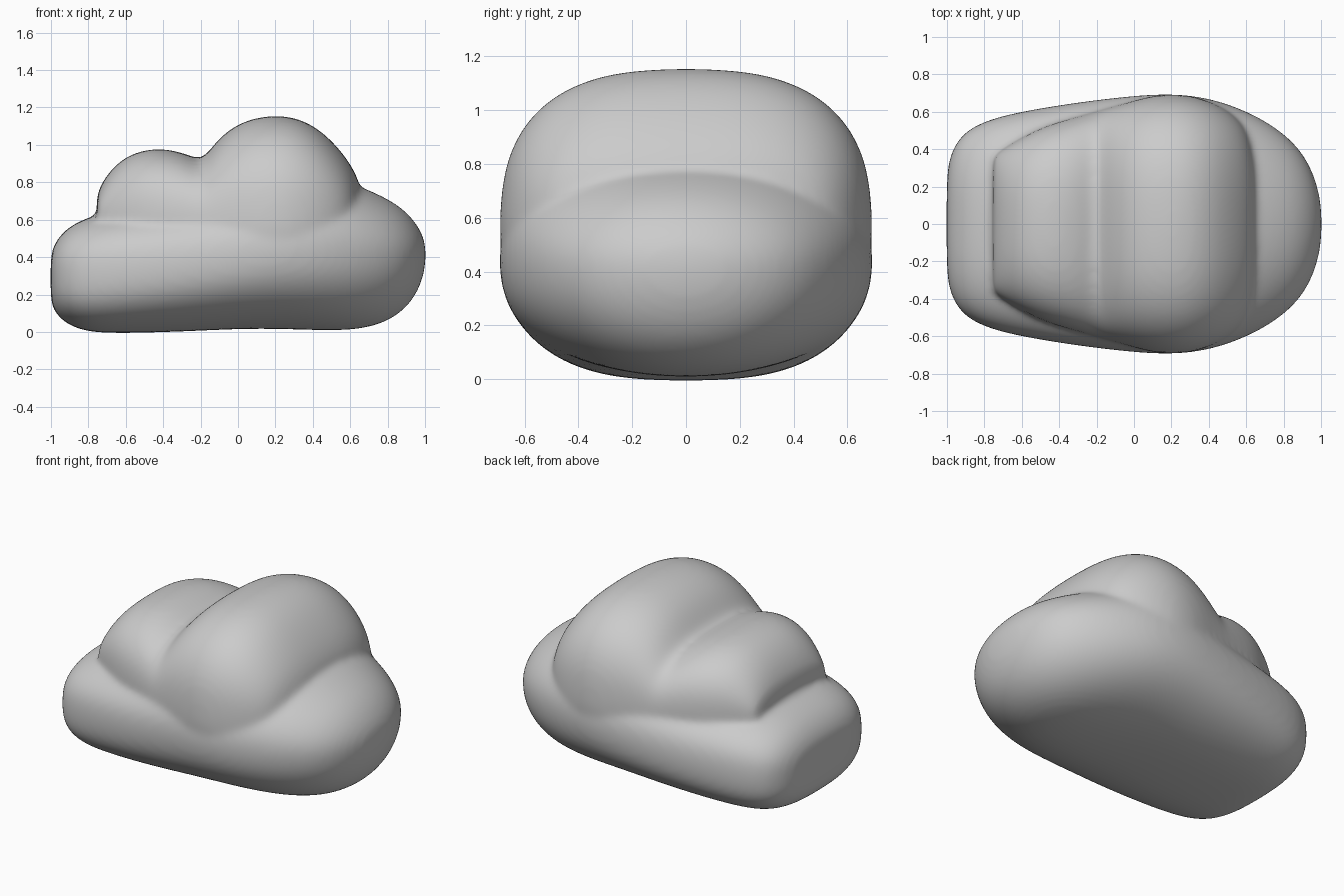
import bpy, bmesh
from math import sin, cos, pi, copysign

cube = bpy.data.objects.get("Cube")
if cube:
    bpy.data.objects.remove(cube, do_unlink=True)


def power(v, e):
    return copysign(abs(v) ** e, v)


def loft(name, rows, squareness, sides=32):
    """Skin rounded sections along x; each row is x, half width, low, widest and high z."""
    bm = bmesh.new()
    rings = []
    for x, half, low, mid, high in rows:
        e = 2 / squareness(x)
        ring = []
        for i in range(sides):
            a = 2 * pi * i / sides
            reach = high - mid if sin(a) > 0 else mid - low
            ring.append(bm.verts.new((x, half * power(cos(a), e),
                                      mid + reach * power(sin(a), e))))
        rings.append(ring)
    for a, b in zip(rings, rings[1:]):
        for i in range(sides):
            j = (i + 1) % sides
            bm.faces.new((a[i], a[j], b[j], b[i]))
    bm.faces.new(rings[0])
    bm.faces.new(rings[-1])
    bmesh.ops.recalc_face_normals(bm, faces=bm.faces)
    obj = link(name, bm)
    sub = obj.modifiers.new("Soften", 'SUBSURF')
    sub.levels = sub.render_levels = 2
    return obj


def link(name, bm):
    mesh = bpy.data.meshes.new(name)
    bm.to_mesh(mesh)
    bm.free()
    obj = bpy.data.objects.new(name, mesh)
    bpy.context.collection.objects.link(obj)
    return obj


# Long lower body, boxy on the right and rounder on the left
body = loft("lower_body", [
    (-1.003, .25, .17, .30, .40), (-.985, .37, .11, .30, .47), (-.925, .48, .045, .30, .55),
    (-.82, .545, 0, .31, .61), (-.65, .597, -.01, .33, .655), (-.3, .655, 0, .37, .70),
    (0, .69, .015, .42, .78), (.2, .702, .015, .45, .85), (.4, .68, .008, .45, .85),
    (.6, .61, .005, .44, .80), (.76, .52, .035, .43, .735), (.88, .415, .105, .42, .665),
    (.96, .28, .205, .42, .575), (1.005, .11, .34, .42, .48)],
    lambda x: 2.4 - .4 * x)

# Upper mass: small puff, valley, then large puff
puffs = loft("upper_puffs", [
    (-.757, .33, .50, .60, .71), (-.745, .37, .44, .60, .765), (-.69, .41, .38, .60, .86),
    (-.6, .465, .34, .60, .94), (-.5, .515, .31, .60, .975), (-.4, .55, .30, .59, .982),
    (-.29, .58, .28, .58, .96), (-.2, .605, .26, .57, .915), (-.15, .62, .25, .56, .975),
    (-.08, .64, .25, .55, 1.06), (.02, .67, .25, .55, 1.125), (.13, .694, .25, .55, 1.155),
    (.25, .698, .25, .55, 1.16), (.36, .675, .25, .55, 1.13), (.46, .635, .25, .55, 1.065),
    (.55, .575, .25, .55, .97), (.61, .50, .27, .54, .885), (.65, .38, .30, .53, .80),
    (.655, .27, .34, .52, .73)],
    lambda x: 2.65)

# Merge both volumes into one soft skin
bpy.context.view_layer.update()
graph = bpy.context.evaluated_depsgraph_get()
bm = bmesh.new()
for part in (body, puffs):
    bm.from_mesh(part.evaluated_get(graph).to_mesh())
for part in (body, puffs):
    bpy.data.objects.remove(part, do_unlink=True)
cloud = link("cloud", bm)
remesh = cloud.modifiers.new("Fuse", 'REMESH')
remesh.mode = 'VOXEL'
remesh.voxel_size = .018
remesh.use_smooth_shade = True
smooth = cloud.modifiers.new("Blend", 'SMOOTH')
smooth.factor = .5
smooth.iterations = 12

# Single soft grey
grey = bpy.data.materials.new("soft_grey")
grey.use_nodes = True
color = (.6, .6, .6, 1)
grey.diffuse_color = color
grey.node_tree.nodes["Principled BSDF"].inputs["Base Color"].default_value = color
cloud.data.materials.append(grey)
for p in cloud.data.polygons:
    p.use_smooth = True
